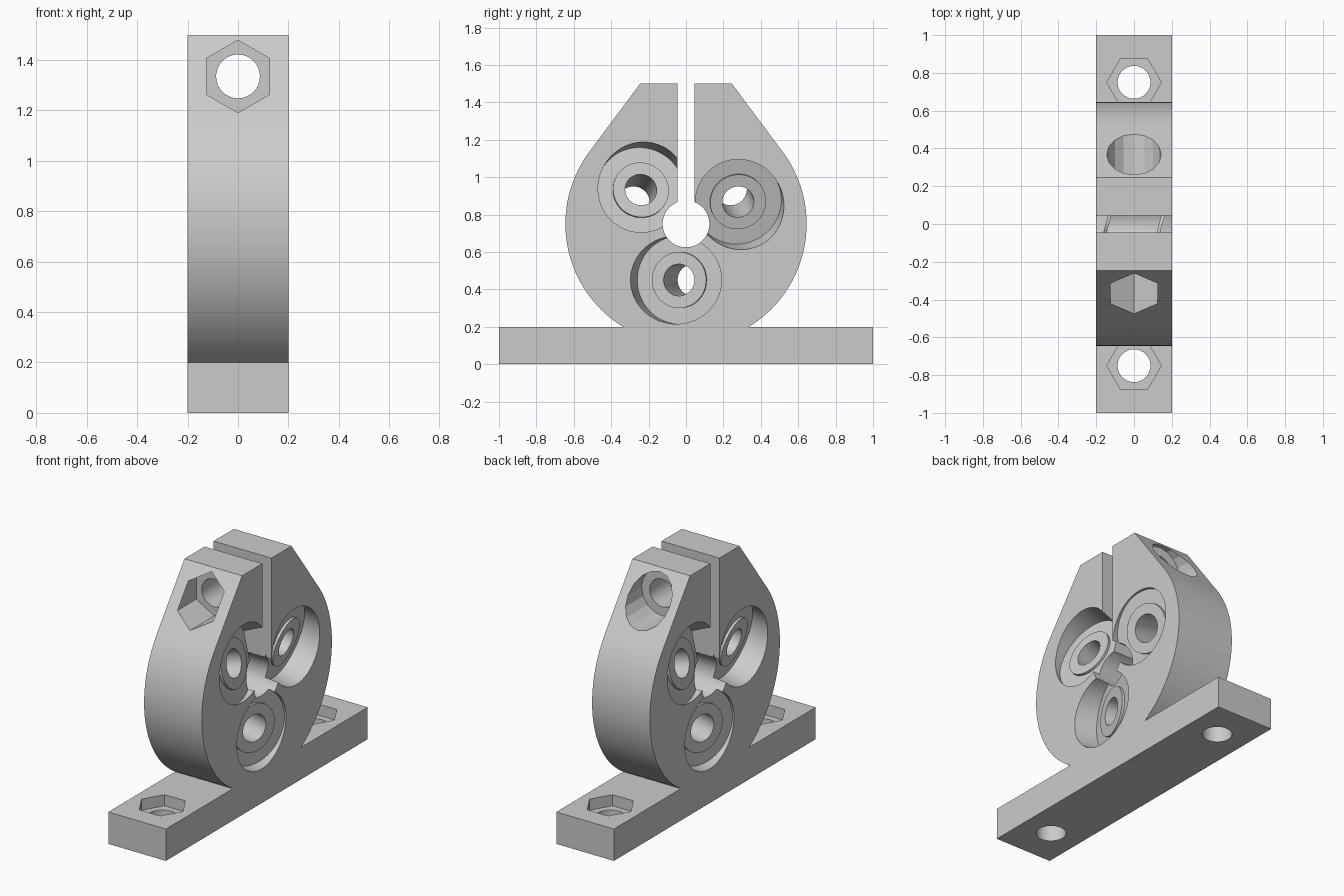
import bpy, bmesh
from math import pi, sin, cos, acos, atan2, hypot, sqrt, radians
from mathutils import Matrix, Vector

cube = bpy.data.objects.get("Cube")
if cube:
    bpy.data.objects.remove(cube, do_unlink=True)

HALF = 0.2            # half thickness of the whole part
AXIS_Z = 0.75         # height of the central bore
BODY_R, BORE_R, SLIT = 0.645, 0.125, 0.045
BASE_TOP, TOP, TOP_Y = 0.2, 1.5, 0.245
BOLT_R, NUT_R, CLAMP_Z = 0.087, 0.144, 1.335


def make_object(name, bm):
    bmesh.ops.recalc_face_normals(bm, faces=bm.faces[:])
    mesh = bpy.data.meshes.new(name)
    bm.to_mesh(mesh)
    bm.free()
    obj = bpy.data.objects.new(name, mesh)
    bpy.context.collection.objects.link(obj)
    return obj


def arc(radius, start, end, steps):
    return [(radius * cos(start + (end - start) * i / steps),
             AXIS_Z + radius * sin(start + (end - start) * i / steps))
            for i in range(steps + 1)]


def lathe(name, profile, sides, matrix, phase=0):
    """Closed solid of revolution around local z from (radius, height) points."""
    bm = bmesh.new()
    rings = []
    for r, h in profile:
        angles = [phase + 2 * pi * i / sides for i in range(sides)]
        rings.append([bm.verts.new(matrix @ Vector((r * cos(a), r * sin(a), h)))
                      for a in angles])
    for low, high in zip(rings, rings[1:]):
        for i in range(sides):
            j = (i + 1) % sides
            bm.faces.new((low[i], low[j], high[j], high[i]))
    bm.faces.new(rings[0])
    bm.faces.new(rings[-1])
    return make_object(name, bm)


def cut(target, cutter):
    cutter.hide_render = True
    mod = target.modifiers.new(cutter.name, 'BOOLEAN')
    mod.operation, mod.solver, mod.object = 'DIFFERENCE', 'EXACT', cutter
    bpy.context.view_layer.objects.active = target
    bpy.ops.object.modifier_apply(modifier=mod.name)
    bpy.data.objects.remove(cutter, do_unlink=True)


# Half outline: foot, round body, tangent shoulder, clamp slit, central bore
foot_angle = atan2(BASE_TOP - AXIS_Z, sqrt(BODY_R ** 2 - (AXIS_Z - BASE_TOP) ** 2))
rise = TOP - AXIS_Z
tangent = atan2(rise, TOP_Y) - acos(BODY_R / hypot(TOP_Y, rise))
slit_angle = acos(SLIT / BORE_R)
half = [(1, 0), (1, BASE_TOP)]
half += arc(BODY_R, foot_angle, tangent, 36)
half += [(TOP_Y, TOP), (SLIT, TOP)]
half += arc(BORE_R, slit_angle, -pi / 2, 24)
outline = half + [(-y, z) for y, z in reversed(half[:-1])]

# Extrude the outline across the thickness
bm = bmesh.new()
face = bm.faces.new([bm.verts.new((-HALF, y, z)) for y, z in outline])
extruded = bmesh.ops.extrude_face_region(bm, geom=[face], use_keep_orig=True)
bmesh.ops.translate(bm, vec=(2 * HALF, 0, 0),
                    verts=[v for v in extruded["geom"] if isinstance(v, bmesh.types.BMVert)])
body = make_object("bearing_bracket", bm)

# Three skewed bearing seats, each with a raised ring around its bolt hole
SKEW = radians(15)
SEAT_R, RING_R, HOLE_R, FLOOR, RING_TOP, REACH = 0.235, 0.15, 0.085, 0.13, 0.145, 0.32
side = [(HOLE_R, RING_TOP), (RING_R, RING_TOP), (RING_R, FLOOR), (SEAT_R, FLOOR), (SEAT_R, REACH)]
seat = [(r, -h) for r, h in reversed(side)] + side
for k in range(3):
    a = -pi / 2 + k * 2 * pi / 3
    axis = Vector((cos(SKEW), sin(SKEW) * sin(a), -sin(SKEW) * cos(a)))
    place = Matrix.Translation((0, 0.3 * cos(a), AXIS_Z + 0.3 * sin(a)))
    place = place @ axis.to_track_quat('Z', 'Y').to_matrix().to_4x4()
    cut(body, lathe("bearing_seat_cutter", seat, 64, place))

# Mounting holes with hexagonal nut recesses in the foot
for y in (-0.75, 0.75):
    place = Matrix.Translation((0, y, 0))
    cut(body, lathe("mount_hole_cutter", [(BOLT_R, -0.1), (BOLT_R, 0.3)], 32, place))
    cut(body, lathe("mount_nut_cutter", [(NUT_R, 0.13), (NUT_R, 0.25)], 6, place))

# Clamp bolt hole: hexagonal recess in front, round recess behind
front = Matrix.Translation((0, 0, CLAMP_Z)) @ Matrix.Rotation(pi / 2, 4, 'X')
back = Matrix.Translation((0, 0, CLAMP_Z)) @ Matrix.Rotation(-pi / 2, 4, 'X')
cut(body, lathe("clamp_hole_cutter", [(BOLT_R, -0.7), (BOLT_R, 0.7)], 32, front))
cut(body, lathe("clamp_nut_cutter", [(NUT_R, 0.235), (NUT_R, 0.7)], 6, front, pi / 2))
cut(body, lathe("clamp_head_cutter", [(NUT_R, 0.235), (NUT_R, 0.7)], 16, back))

# Single grey material
grey = bpy.data.materials.new("plain grey")
grey.use_nodes = True
colour = (0.6, 0.6, 0.6, 1)
grey.diffuse_color = colour
grey.node_tree.nodes["Principled BSDF"].inputs["Base Color"].default_value = colour
body.data.materials.clear()
body.data.materials.append(grey)

# Smooth curved walls, keep machined edges sharp
bpy.ops.object.select_all(action='DESELECT')
body.select_set(True)
bpy.context.view_layer.objects.active = body
bpy.ops.object.shade_smooth_by_angle(angle=radians(20))
